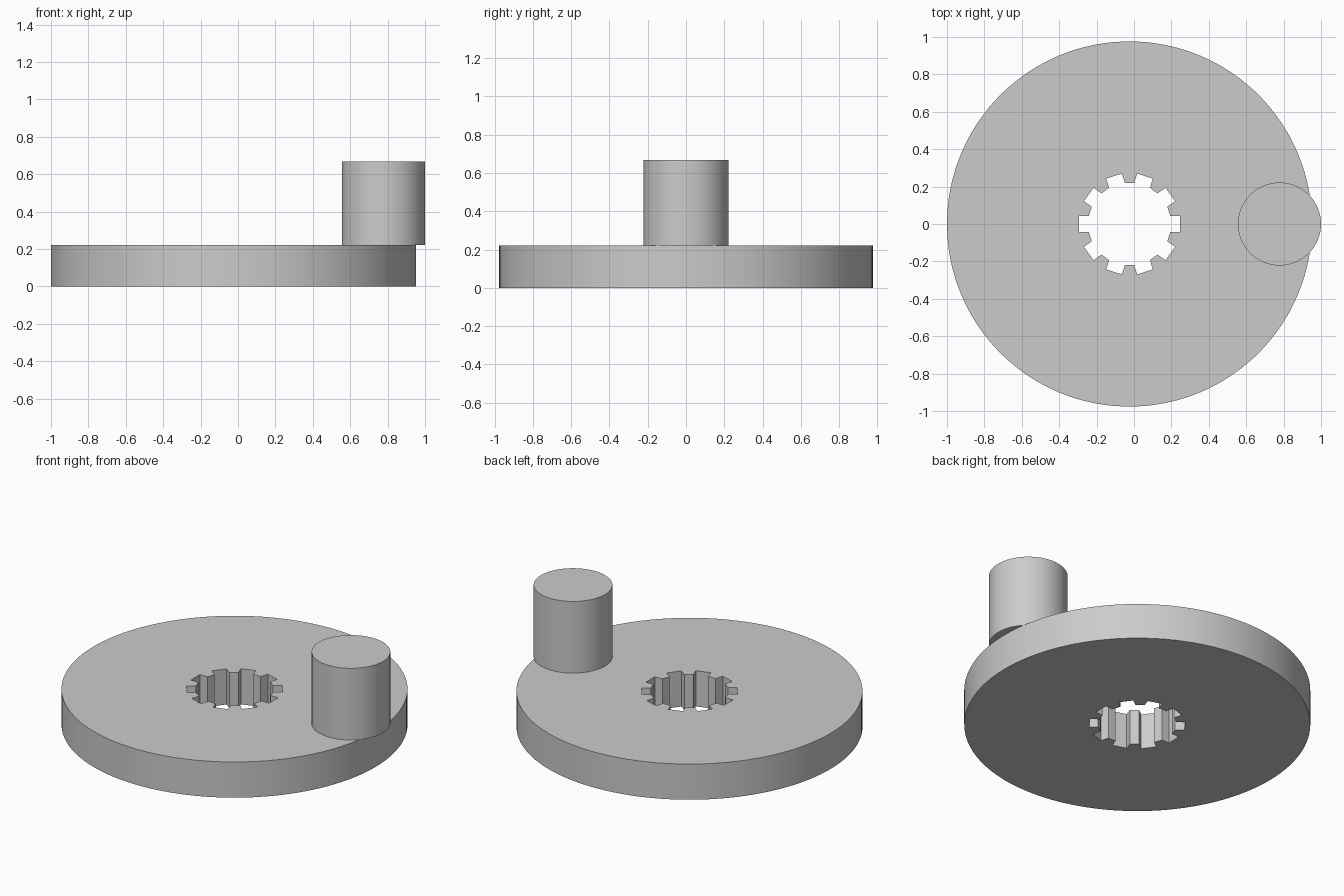
import bpy, bmesh
from math import sin, cos, pi, radians
from mathutils import Vector, Matrix

cube = bpy.data.objects.get("Cube")
if cube:
    bpy.data.objects.remove(cube, do_unlink=True)

# Single plain grey
grey = bpy.data.materials.new("plain_grey")
grey.use_nodes = True
colour = (0.6, 0.6, 0.6, 1)
grey.diffuse_color = colour
grey.node_tree.nodes["Principled BSDF"].inputs["Base Color"].default_value = colour


def circle(radius, count):
    return [Vector((radius * cos(2 * pi * i / count), radius * sin(2 * pi * i / count), 0))
            for i in range(count)]


def splined_bore(inner, outer, half_width, slots):
    """Outline of a round hole with square-cut, parallel-sided slots."""
    root = (inner ** 2 - half_width ** 2) ** 0.5
    slot = [(root, -half_width), (outer, -half_width), (outer, half_width), (root, half_width)]
    return [Matrix.Rotation(2 * pi * i / slots, 3, 'Z') @ Vector((x, y, 0))
            for i in range(slots) for x, y in slot]


def extruded_plate(name, outlines, height, location):
    """Fill the flat area between the outlines and raise it into a solid."""
    bm = bmesh.new()
    edges = []
    for points in outlines:
        verts = [bm.verts.new(p) for p in points]
        edges += [bm.edges.new((a, b)) for a, b in zip(verts, verts[1:] + verts[:1])]
    bmesh.ops.triangle_fill(bm, use_beauty=True, edges=edges, normal=(0, 0, 1))
    result = bmesh.ops.extrude_face_region(bm, geom=bm.faces[:], use_keep_orig=True)
    top = [g for g in result["geom"] if isinstance(g, bmesh.types.BMVert)]
    bmesh.ops.translate(bm, verts=top, vec=(0, 0, height))
    bmesh.ops.recalc_face_normals(bm, faces=bm.faces[:])
    mesh = bpy.data.meshes.new(name)
    bm.to_mesh(mesh)
    bm.free()
    mesh.materials.append(grey)
    obj = bpy.data.objects.new(name, mesh)
    obj.location = location
    bpy.context.collection.objects.link(obj)
    bpy.ops.object.select_all(action='DESELECT')
    obj.select_set(True)
    bpy.context.view_layer.objects.active = obj
    bpy.ops.object.shade_smooth_by_angle(angle=radians(30))
    return obj


# Crank disc with a ten-slot bore
thickness = 0.222
bore = splined_bore(inner=0.222, outer=0.269, half_width=0.044, slots=10)
extruded_plate("crank_disc", [circle(0.976, 128), bore], thickness, (-0.024, 0, 0))

# Crank pin standing on the disc and overhanging its rim
extruded_plate("crank_pin", [circle(0.222, 64)], 0.446, (0.778, 0, thickness))
